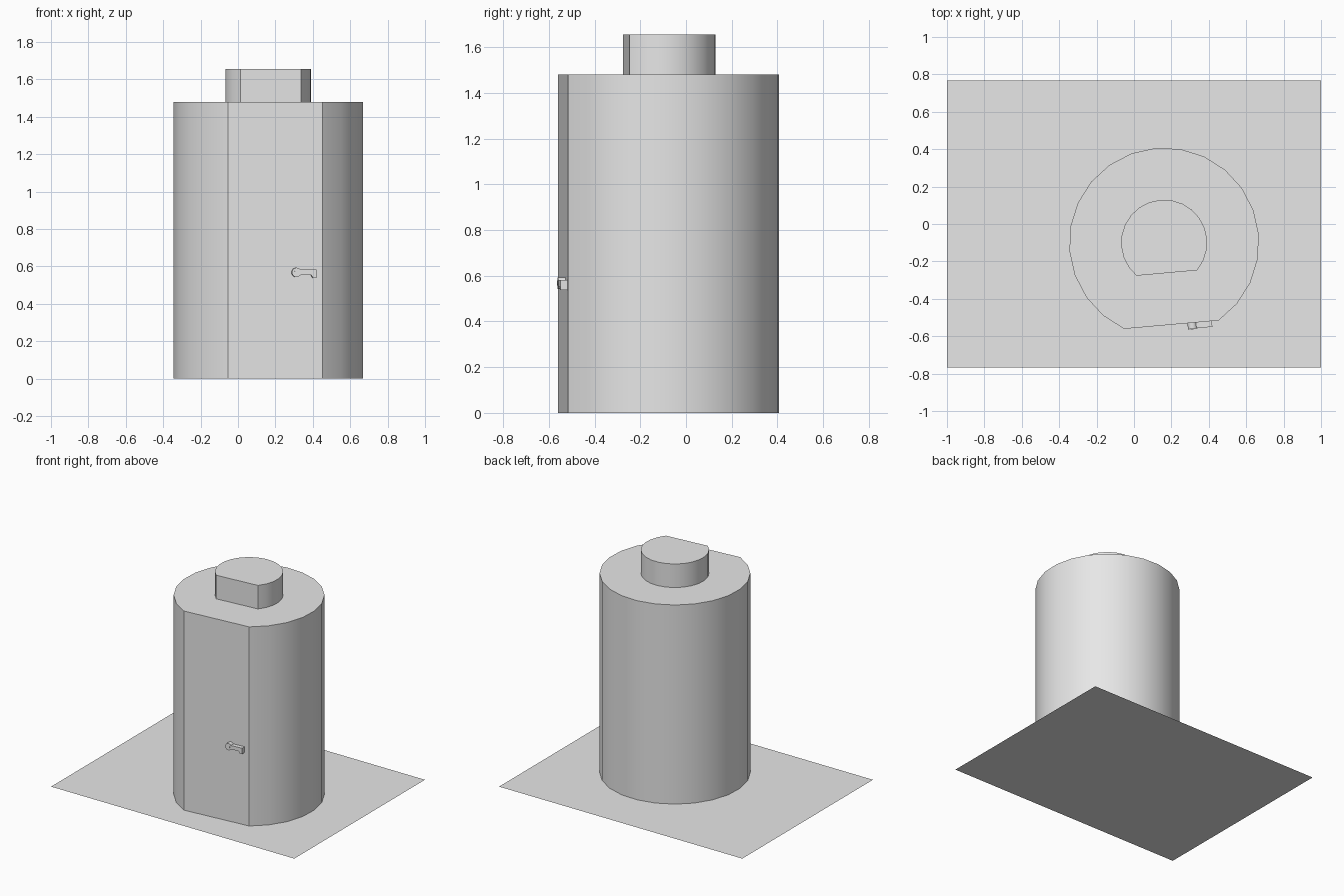
import bpy
import bmesh
import math
from mathutils import Matrix, Vector

cube = bpy.data.objects.get("Cube")
if cube:
    bpy.data.objects.remove(cube, do_unlink=True)

grey = bpy.data.materials.new("light_grey")
grey.use_nodes = True
grey.diffuse_color = (0.8, 0.8, 0.8, 1)
grey.node_tree.nodes["Principled BSDF"].inputs["Base Color"].default_value = (0.8, 0.8, 0.8, 1)

AXIS = Vector((0.161, -0.1, 0))
TURN = math.radians(5.1)
RADIUS = 0.508


def prism(name, outline, low, high, matrix, bottom=True):
    """Extrude a counter-clockwise outline from low to high, then place it."""
    bm = bmesh.new()
    base = [bm.verts.new((x, y, low)) for x, y in outline]
    top = [bm.verts.new((x, y, high)) for x, y in outline]
    n = len(outline)
    for i in range(n):
        j = (i + 1) % n
        bm.faces.new((base[i], base[j], top[j], top[i]))
    bm.faces.new(top)
    if bottom:
        bm.faces.new(base[::-1])
    mesh = bpy.data.meshes.new(name)
    bm.to_mesh(mesh)
    bm.free()
    mesh.materials.append(grey)
    obj = bpy.data.objects.new(name, mesh)
    bpy.context.collection.objects.link(obj)
    obj.matrix_world = matrix
    bpy.ops.object.select_all(action="DESELECT")
    obj.select_set(True)
    bpy.context.view_layer.objects.active = obj
    bpy.ops.object.shade_smooth_by_angle(angle=math.radians(30))
    return obj


def arc(radius, start, end, steps, centre=(0, 0)):
    """Points along an arc, angles in degrees."""
    angles = [math.radians(start + (end - start) * i / steps) for i in range(steps + 1)]
    return [(centre[0] + radius * math.cos(a), centre[1] + radius * math.sin(a)) for a in angles]


# Tower and cap: cylinders with a flat cut across the front
upright = Matrix.Translation(AXIS) @ Matrix.Rotation(TURN, 4, "Z")
prism("tower_body", arc(RADIUS, -60, 240, 20), 0, 1.48, upright, bottom=False)
prism("roof_cap", arc(0.23, -45, 225, 18), 1.48, 1.655, upright, bottom=False)

# Ground sheet
bpy.ops.mesh.primitive_plane_add(size=2)
sheet = bpy.context.object
sheet.name = "ground_sheet"
sheet.scale = (1, 0.767, 1)
sheet.data.materials.append(grey)

# Door handle: built flat, then stood up against the flat front
wall = -RADIUS * math.cos(math.radians(30))
mount = (upright @ Matrix.Translation((0.111, wall, 0.568))
         @ Matrix.Rotation(math.radians(90), 4, "X"))
prism("handle_rose", arc(0.025, 0, 345, 23), 0, 0.033, mount)
prism("handle_pin", arc(0.012, 0, 337.5, 15), 0.033, 0.035, mount, bottom=False)
lever = [(0.015, -0.014), (0.078, -0.014), (0.088, -0.03), (0.106, -0.03),
         (0.106, 0.014), (0.015, 0.014)]
prism("handle_lever", lever, 0, 0.031, mount)
